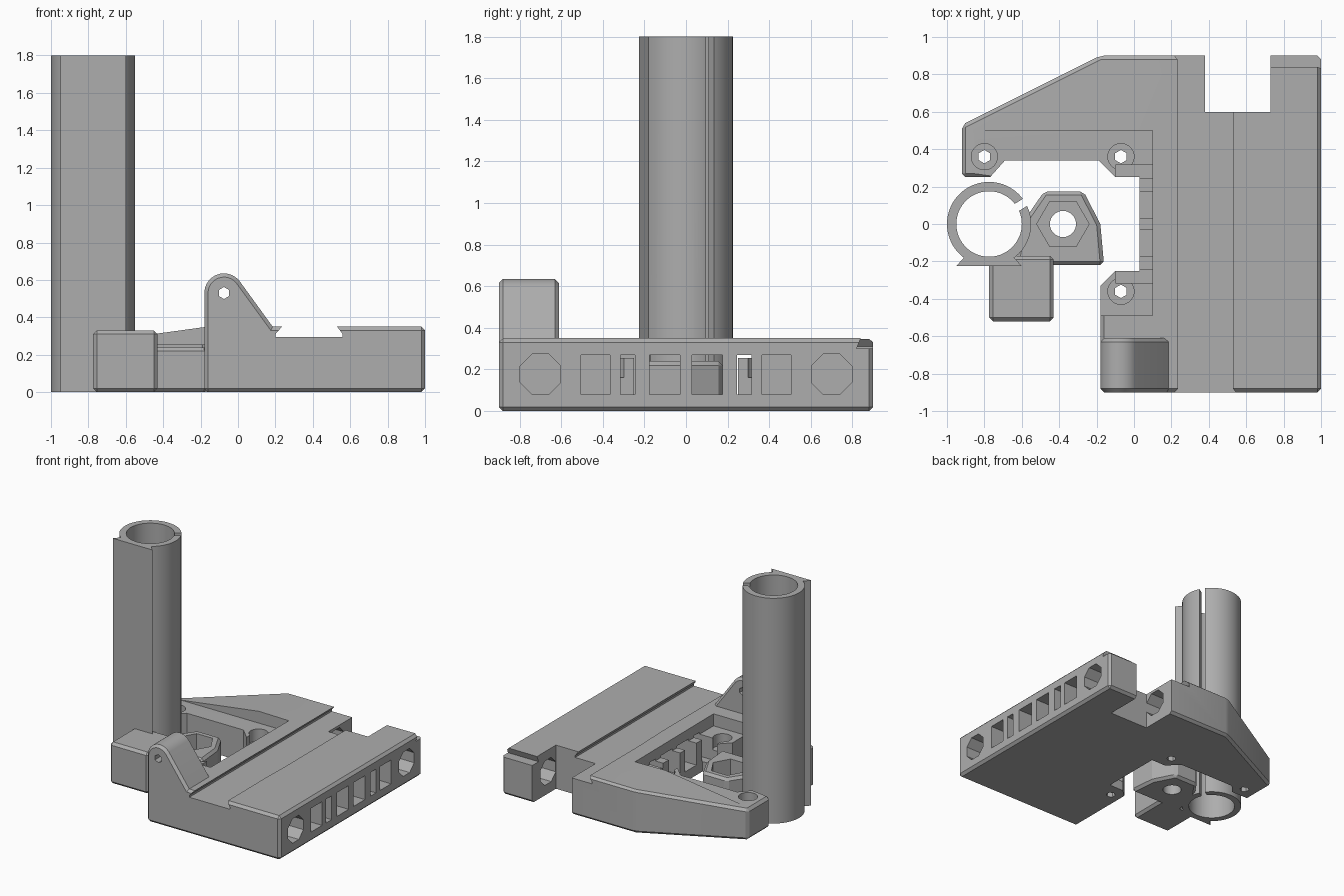
import bpy, bmesh, math
from mathutils import Matrix

if "Cube" in bpy.data.objects:
    bpy.data.objects.remove(bpy.data.objects["Cube"])

grey = bpy.data.materials.new("light grey plastic")
grey.use_nodes = True
grey.diffuse_color = (0.42, 0.42, 0.42, 1)
grey.node_tree.nodes["Principled BSDF"].inputs["Base Color"].default_value = grey.diffuse_color

BEVEL = 0.02
SLOPE_X = -0.18
TOP = 0.35


def link(name, bm):
    bmesh.ops.recalc_face_normals(bm, faces=bm.faces)
    mesh = bpy.data.meshes.new(name)
    bm.to_mesh(mesh)
    bm.free()
    mesh.materials.append(grey)
    obj = bpy.data.objects.new(name, mesh)
    bpy.context.collection.objects.link(obj)
    return obj


def extrude(points, low, high):
    """Prism over a flat outline, from low to high along z."""
    bm = bmesh.new()
    rings = [[bm.verts.new((x, y, z)) for x, y in points] for z in (low, high)]
    for ring in rings:
        bm.faces.new(ring)
    a, b = rings
    for i in range(len(points)):
        j = (i + 1) % len(points)
        bm.faces.new((a[i], a[j], b[j], b[i]))
    bmesh.ops.recalc_face_normals(bm, faces=bm.faces)
    return bm


def chamfer(bm, angle=30):
    edges = [e for e in bm.edges if e.calc_face_angle(0) > math.radians(angle)]
    bmesh.ops.bevel(bm, geom=edges, offset=BEVEL, segments=1, affect='EDGES', profile=0.5)


def prism(name, points, low, high, bevel=False):
    bm = extrude(points, low, high)
    if bevel:
        chamfer(bm)
    return link(name, bm)


def box(name, x, y, z, bevel=False):
    return prism(name, [(x[0], y[0]), (x[1], y[0]), (x[1], y[1]), (x[0], y[1])], *z, bevel)


def circle(cx, cy, r, n, turn=0.0):
    return [(cx + r * math.cos(math.tau * i / n + turn), cy + r * math.sin(math.tau * i / n + turn))
            for i in range(n)]


def side_prism(name, points, low, high, axis, bevel=False):
    """Prism along x (points are y, z) or along y (points are x, z)."""
    bm = extrude(points, low, high)
    for v in bm.verts:
        a, b, c = v.co
        v.co = (c, a, b) if axis == 'X' else (a, c, b)
    bmesh.ops.recalc_face_normals(bm, faces=bm.faces)
    if bevel:
        chamfer(bm)
    return link(name, bm)


def combine(target, tool, operation='DIFFERENCE'):
    mod = target.modifiers.new("cut", 'BOOLEAN')
    mod.operation = operation
    mod.solver = 'EXACT'
    mod.object = tool
    bpy.context.view_layer.update()
    graph = bpy.context.evaluated_depsgraph_get()
    mesh = bpy.data.meshes.new_from_object(target.evaluated_get(graph))
    target.modifiers.clear()
    target.data = mesh
    bpy.data.objects.remove(tool)


# Base body: chamfered slab with a sloping arm
outline = [(-0.92, 0.25), (SLOPE_X, 0.25), (SLOPE_X, -0.9), (1, -0.9),
           (1, 0.9), (SLOPE_X, 0.9), (-0.92, 0.53)]
bm = extrude(outline, 0, TOP)
top_face = max(bm.faces, key=lambda f: f.calc_center_median().z)
corners = {round(v.co.y, 2): v for v in top_face.verts if abs(v.co.x - SLOPE_X) < 0.001}
bmesh.ops.connect_verts(bm, verts=[corners[0.25], corners[0.9]])
for v in bm.verts:
    if v.co.z > 0.1 and v.co.x < SLOPE_X - 0.01:
        v.co.z += 0.14 * (v.co.x - SLOPE_X)
chamfer(bm, 20)
body = link("base_body", bm)

# Front hinge ear
cx, cz, r = -0.075, 0.53, 0.105
arc = [(cx + r * math.cos(math.radians(a)), cz + r * math.sin(math.radians(a)))
       for a in range(38, 181, 9)]
ear = side_prism("ear", [(-0.18, 0.05), (0.2, 0.05), (0.2, 0.33)] + arc + [(-0.18, cz)],
                 -0.9, -0.61, 'Y', True)
combine(body, ear, 'UNION')
combine(body, side_prism("ear_hole", circle(cx, cz, 0.032, 6, math.pi / 6), -1, -0.5, 'Y'))

# Dovetail channel, rear notch and rear ledge
combine(body, side_prism("channel", [(0.2, 0.295), (0.56, 0.295), (0.56, 0.31), (0.53, 0.35),
                                     (0.53, 0.5), (0.235, 0.5), (0.235, 0.35), (0.2, 0.31)],
                         -1, 1, 'Y'))
combine(body, box("notch", (0.38, 0.73), (0.6, 1), (-0.1, 0.5)))
combine(body, side_prism("ledge", [(0.82, 0.3), (1, 0.3), (1, 0.5), (0.84, 0.5), (0.84, 0.35)],
                         0.6, 1.1, 'X'))

# Inner opening and sunken mounting ledge
combine(body, prism("opening", [(-0.77, 0.25), (-0.69, 0.34), (-0.19, 0.34), (-0.1, 0.25),
                                (0.03, 0.25), (0.03, -0.25), (-0.1, -0.25), (-0.18, -0.33),
                                (-0.3, -0.33), (-0.3, 0.2), (-0.77, 0.2)], -0.1, 0.6))
combine(body, prism("recess", [(-1, 0.2), (-1, 0.5), (0.1, 0.5), (0.1, -0.49),
                               (-0.3, -0.49), (-0.3, 0.2)], 0.255, 0.6))

# Counterbored screw holes
for x, y in ((-0.8, 0.36), (-0.07, 0.36), (-0.07, -0.36)):
    combine(body, prism("counterbore", circle(x, y, 0.07, 32), 0.16, 0.5))
    combine(body, prism("screw_hole", circle(x, y, 0.036, 6, math.pi / 6), -0.1, 0.3))

# Side windows and rod holes
for side in (-1, 1):
    for near, far, depth in ((0.03, 0.175, -0.1), (0.245, 0.315, -0.1), (0.365, 0.505, 0.2)):
        combine(body, box("window", (depth, 1.1), sorted((side * near, side * far)), (0.08, 0.27)))
    rod = circle(side * 0.7, 0.177, 0.105, 8, math.pi / 8)
    combine(body, side_prism("rod_hole", rod, 0.1, 1.1, 'X'))

# Tall slotted tube with its flat front plate
tx = -0.775
tube = prism("tube_carriage", circle(tx, 0, 0.225, 72), 0, 1.8)
combine(tube, prism("plate", [(-0.95, -0.225), (-0.6, -0.225), (-0.65, -0.17), (-0.7, -0.1),
                              (-0.85, -0.1), (-0.91, -0.18)], 0, 1.8), 'UNION')

# Nut holder and front block joined to the tube
combine(tube, prism("holder", [(-0.64, -0.22), (-0.16, -0.22), (-0.18, 0), (-0.27, 0.175),
                               (-0.48, 0.175), (-0.58, 0.03)], 0, 0.24, True), 'UNION')
combine(tube, box("block", (tx, -0.43), (-0.52, -0.17), (0, 0.33), True), 'UNION')
combine(tube, prism("nut_pocket", circle(-0.38, 0, 0.14, 6), 0.1, 0.3))
combine(tube, prism("rod_bore", circle(-0.38, 0, 0.07, 32), -0.1, 0.3))
combine(tube, prism("tube_bore", circle(tx, 0, 0.175, 72), -0.1, 2))
slot = box("slot", (0, 0.26), (-0.022, 0.022), (-0.1, 2))
slot.data.transform(Matrix.Translation((tx, 0, 0)) @ Matrix.Rotation(math.radians(31), 4, 'Z'))
combine(tube, slot)

# Smooth the round walls, keep the edges sharp
for obj in (body, tube):
    bpy.ops.object.select_all(action='DESELECT')
    obj.select_set(True)
    bpy.context.view_layer.objects.active = obj
    bpy.ops.object.shade_smooth_by_angle(angle=math.radians(20))
